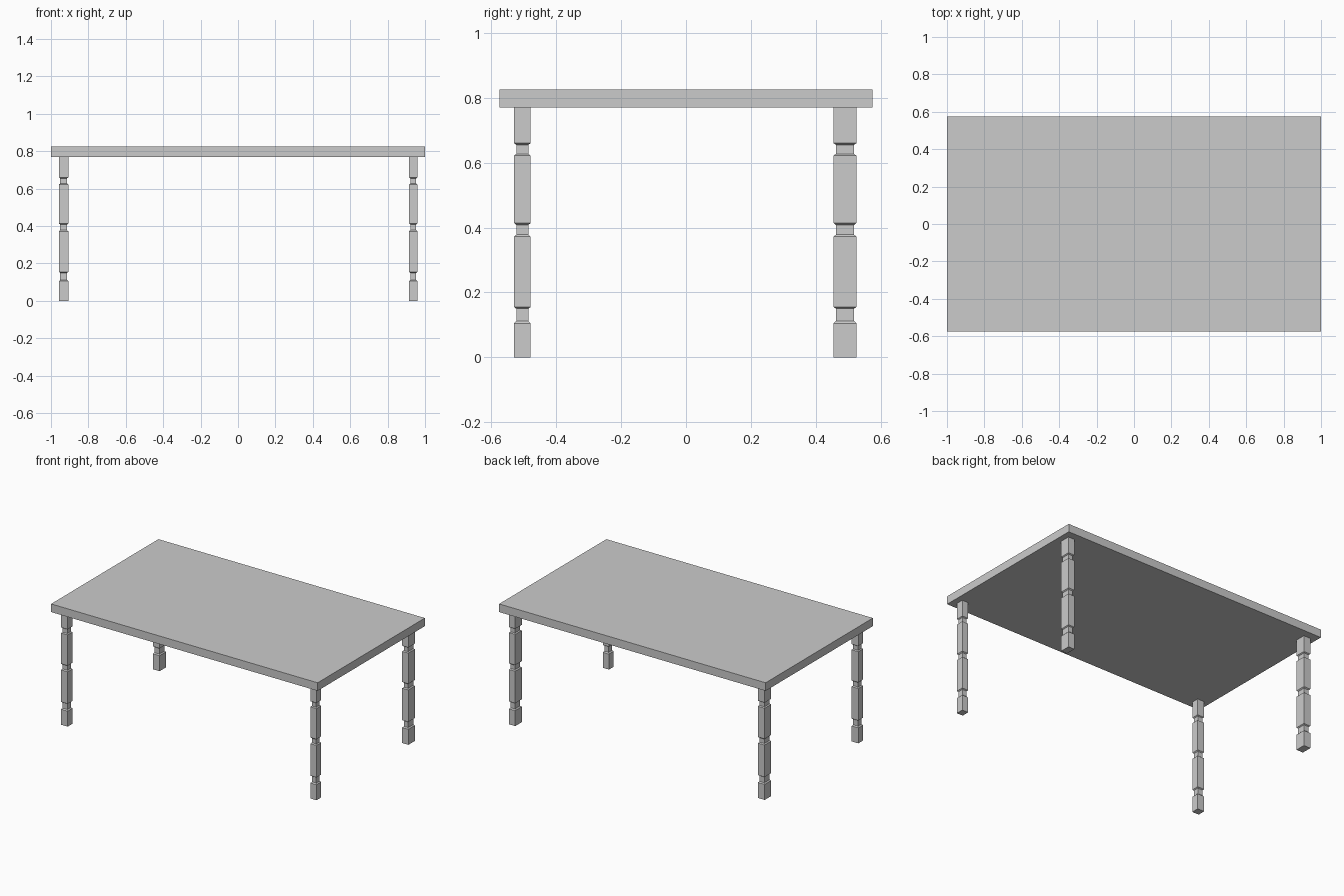
import bpy
import bmesh

if "Cube" in bpy.data.objects:
    bpy.data.objects.remove(bpy.data.objects["Cube"])

# Leg profile: (height, inset from the full square section)
PROFILE = [
    (0.0, 0.0), (0.105, 0.0), (0.112, 0.007), (0.150, 0.007), (0.155, 0.0),
    (0.372, 0.0), (0.378, 0.007), (0.408, 0.007), (0.414, 0.0),
    (0.622, 0.0), (0.627, 0.007), (0.655, 0.007), (0.660, 0.0), (0.770, 0.0),
]


def make_prism(name, x0, x1, y0, y1, profile):
    """Loft a rectangular section along z, inset at each profile height."""
    bm = bmesh.new()
    rings = []
    for z, d in profile:
        corners = [(x0 + d, y0 + d), (x1 - d, y0 + d),
                   (x1 - d, y1 - d), (x0 + d, y1 - d)]
        rings.append([bm.verts.new((x, y, z)) for x, y in corners])
    for a, b in zip(rings, rings[1:]):
        for i in range(4):
            j = (i + 1) % 4
            bm.faces.new((a[i], a[j], b[j], b[i]))
    bm.faces.new(rings[0][::-1])
    bm.faces.new(rings[-1])
    mesh = bpy.data.meshes.new(name)
    bm.to_mesh(mesh)
    bm.free()
    obj = bpy.data.objects.new(name, mesh)
    bpy.context.collection.objects.link(obj)
    return obj


# Flat slab table top
make_prism("table_top", -1.0, 1.0, -0.575, 0.575, [(0.77, 0), (0.825, 0)])

# Four notched square legs; the back pair is deeper than the front pair
for side, x0, x1 in (("left", -0.958, -0.907), ("right", 0.914, 0.960)):
    for end, y0, y1 in (("front", -0.530, -0.479), ("back", 0.455, 0.525)):
        make_prism(f"{end}_{side}_leg", x0, x1, y0, y1, PROFILE)
